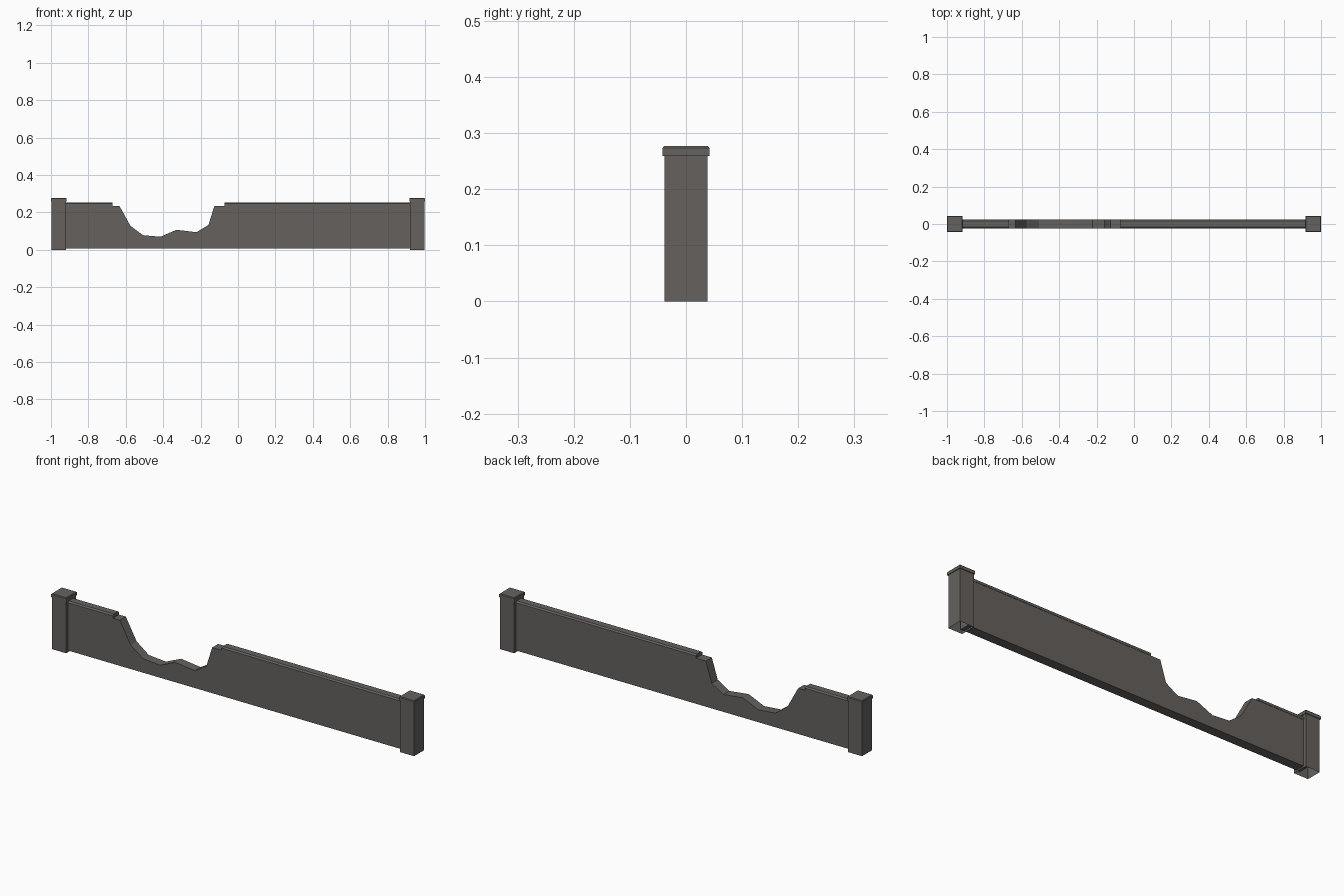
import bpy, bmesh

if "Cube" in bpy.data.objects:
    bpy.data.objects.remove(bpy.data.objects["Cube"])

stone = bpy.data.materials.new("dark_grey_stone")
stone.diffuse_color = (0.13, 0.121, 0.112, 1)
stone.use_nodes = True
stone.node_tree.nodes["Principled BSDF"].inputs["Base Color"].default_value = stone.diffuse_color


def finish(name, bm):
    bmesh.ops.recalc_face_normals(bm, faces=bm.faces)
    me = bpy.data.meshes.new(name)
    bm.to_mesh(me)
    bm.free()
    me.materials.append(stone)
    ob = bpy.data.objects.new(name, me)
    bpy.context.collection.objects.link(ob)
    return ob


def prism(name, profile, to_a, to_b):
    """Solid between two copies of a profile."""
    bm = bmesh.new()
    a = [bm.verts.new(to_a(p)) for p in profile]
    b = [bm.verts.new(to_b(p)) for p in profile]
    bm.faces.new(a)
    bm.faces.new(b[::-1])
    n = len(profile)
    for i in range(n):
        j = (i + 1) % n
        bm.faces.new((a[i], b[i], b[j], a[j]))
    return finish(name, bm)


def square_stack(name, x, rings, bottom):
    """Square tower through (half width, z) rings; the top is closed."""
    bm = bmesh.new()
    loops = [[bm.verts.new((x + sx * h, sy * h, z))
              for sx, sy in ((-1, -1), (1, -1), (1, 1), (-1, 1))]
             for h, z in rings]
    for lo, hi in zip(loops, loops[1:]):
        for i in range(4):
            j = (i + 1) % 4
            bm.faces.new((lo[i], lo[j], hi[j], hi[i]))
    bm.faces.new(loops[-1])
    if bottom:
        bm.faces.new(loops[0][::-1])
    return finish(name, bm)


# Wall panel with the broken gap in its top edge
END, LEDGE, T = 0.94, 0.235, 0.0235
gap = [(-0.634, LEDGE), (-0.575, 0.128), (-0.508, 0.078), (-0.414, 0.070),
       (-0.329, 0.107), (-0.222, 0.094), (-0.158, 0.133), (-0.126, LEDGE)]
outline = [(-END, 0.008), (-END, LEDGE)] + gap + [(END, LEDGE), (END, 0.008)]
prism("wall_panel", outline,
      lambda p: (p[0], -T, p[1]), lambda p: (p[0], T, p[1]))

# Chamfered coping on both sides of the gap
W = 0.025
coping = [(-W, LEDGE), (-W, 0.247), (-0.017, 0.253),
          (0.017, 0.253), (W, 0.247), (W, LEDGE)]
for name, x0, x1 in (("left_coping", -END, -0.672),
                     ("right_coping", -0.072, END)):
    prism(name, coping,
          lambda p: (x0, p[0], p[1]), lambda p: (x1, p[0], p[1]))

# End posts (hollow underneath) with bevelled caps
for side, x in (("left", -0.958), ("right", 0.958)):
    square_stack(side + "_post", x, [(0.0385, 0), (0.0385, 0.262)], False)
    square_stack(side + "_post_cap", x,
                 [(0.042, 0.259), (0.042, 0.273), (0.039, 0.277)], True)
